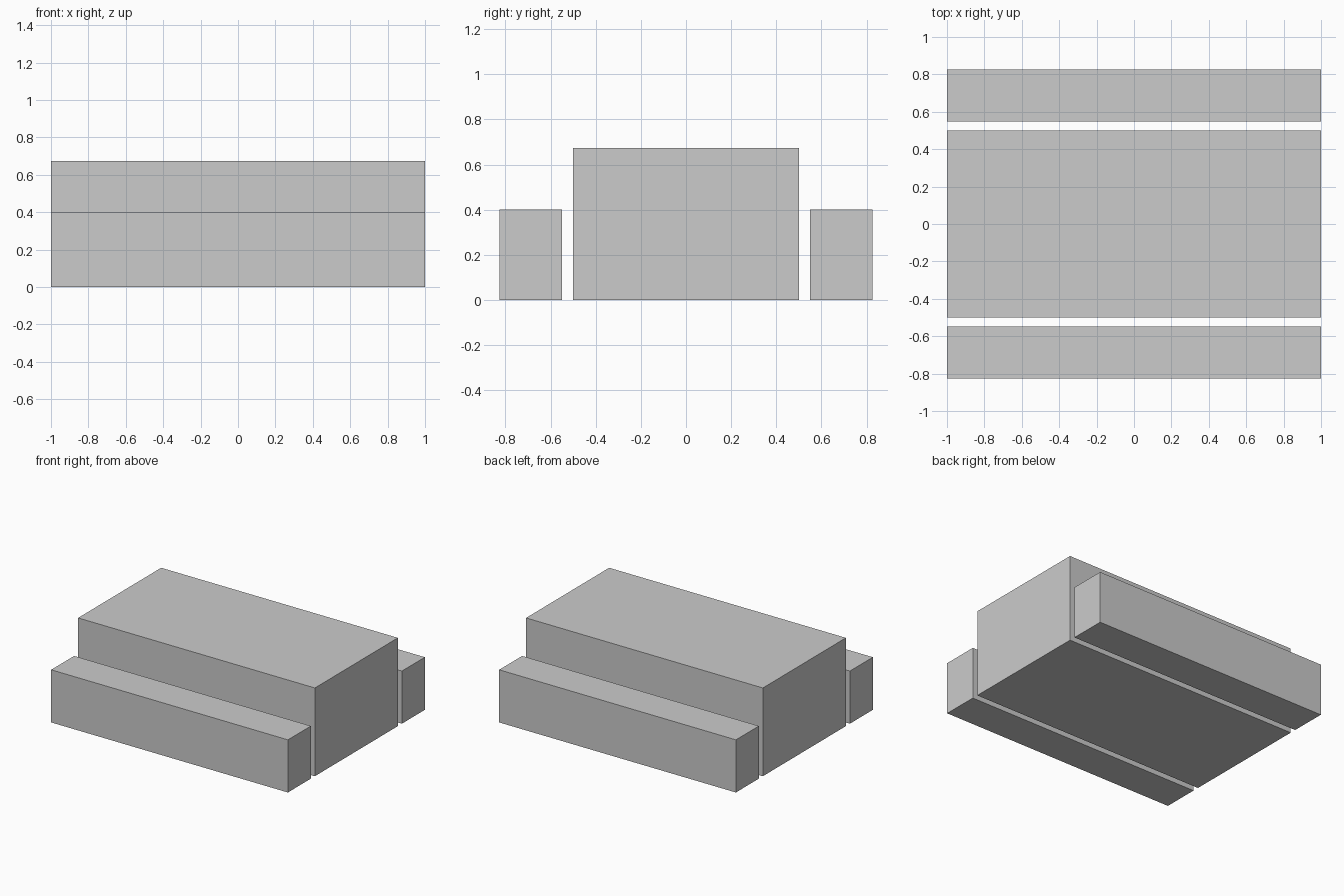
import bpy

if "Cube" in bpy.data.objects:
    bpy.data.objects.remove(bpy.data.objects["Cube"])


def box(name, y0, y1, height):
    """Full-length block standing on the ground between y0 and y1."""
    bpy.ops.mesh.primitive_cube_add(size=1, location=(0, (y0 + y1) / 2, height / 2))
    obj = bpy.context.object
    obj.name = name
    obj.scale = (2, y1 - y0, height)
    bpy.ops.object.transform_apply(location=False, rotation=False, scale=True)
    return obj


# Tall central block
box("center_block", -0.501, 0.501, 0.674)

# Lower side blocks, separated by a narrow gap
box("front_side_block", -0.826, -0.549, 0.402)
box("back_side_block", 0.549, 0.826, 0.402)
